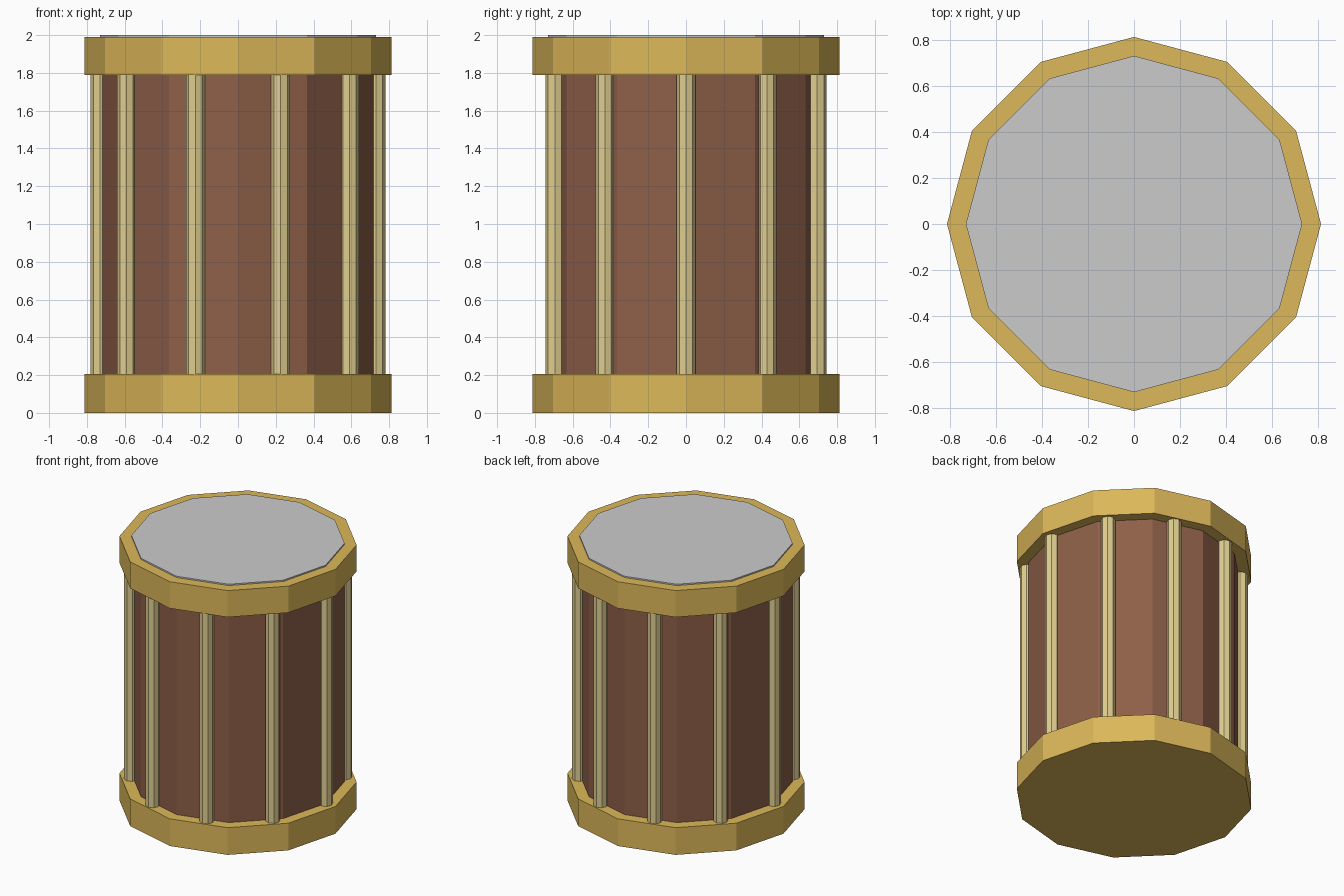
import bpy
from math import cos, sin, tau

if "Cube" in bpy.data.objects:
    bpy.data.objects.remove(bpy.data.objects["Cube"])


def material(name, rgb):
    m = bpy.data.materials.new(name)
    m.diffuse_color = (*rgb, 1)
    m.use_nodes = True
    m.node_tree.nodes["Principled BSDF"].inputs["Base Color"].default_value = m.diffuse_color
    return m


gold = material("gold", (0.72, 0.48, 0.10))
wood = material("wood", (0.27, 0.115, 0.065))
brass = material("pale_brass", (0.75, 0.62, 0.28))


def cylinder(name, sides, radius, z0, z1, mat=None, x=0, y=0):
    bpy.ops.mesh.primitive_cylinder_add(
        vertices=sides, radius=radius, depth=z1 - z0, location=(x, y, (z0 + z1) / 2))
    ob = bpy.context.object
    ob.name = name
    if mat:
        ob.data.materials.append(mat)
    return ob


# Wooden shell
cylinder("shell", 12, 0.73, 0.1, 1.9, wood)

# Hoops at both ends
cylinder("bottom_hoop", 12, 0.812, 0.0, 0.205, gold)
cylinder("top_hoop", 12, 0.812, 1.79, 1.99, gold)

# Drum skin, just proud of the top hoop
cylinder("drum_head", 12, 0.73, 1.95, 2.0)

# Ten tension rods around the shell
for i in range(10):
    a = tau * i / 10
    cylinder(f"tension_rod_{i + 1}", 8, 0.05, 0.195, 1.8, brass, 0.73 * cos(a), 0.73 * sin(a))
